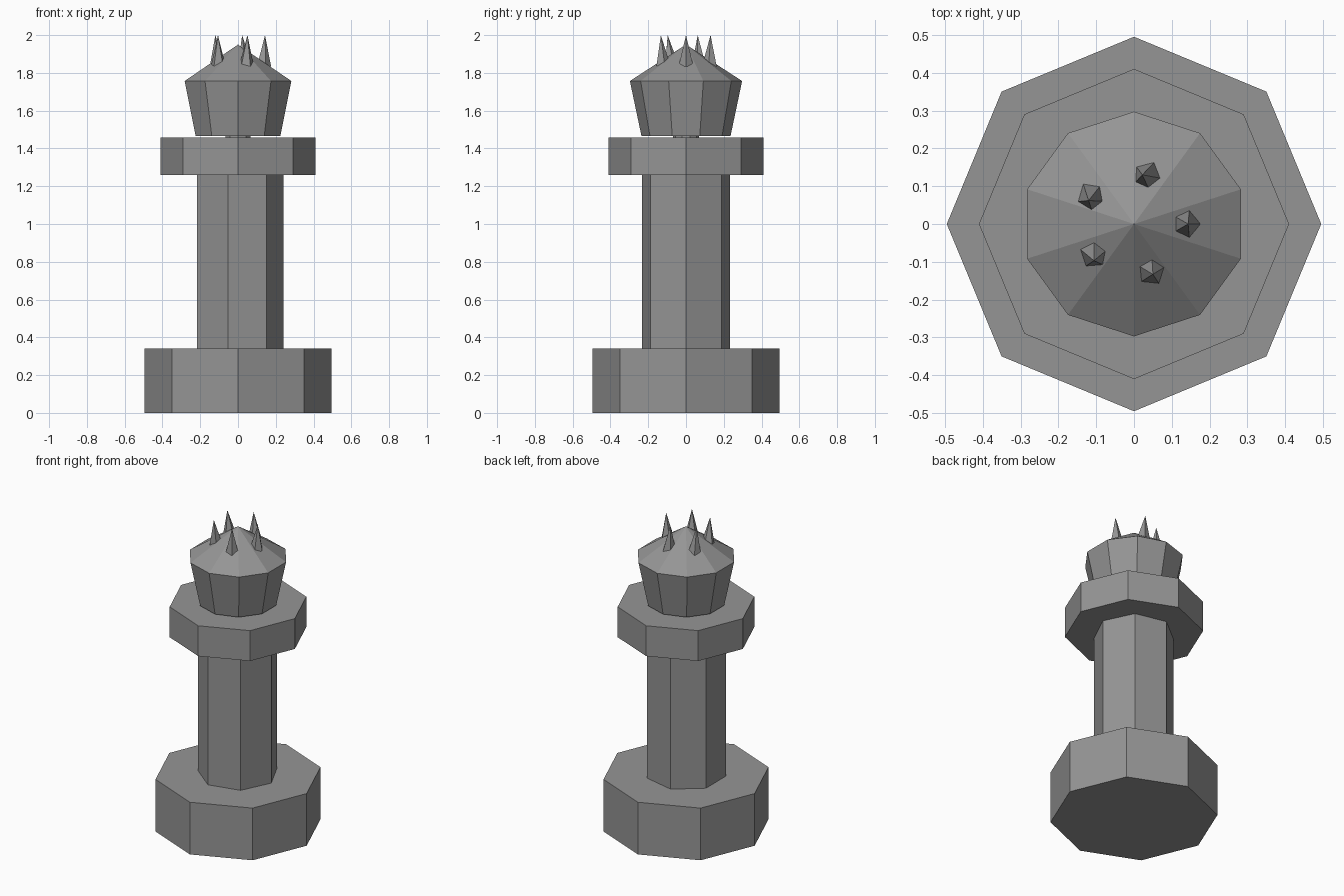
import bpy, bmesh, math

if "Cube" in bpy.data.objects:
    bpy.data.objects.remove(bpy.data.objects["Cube"])

stone = bpy.data.materials.new("grey stone")
stone.diffuse_color = (0.3, 0.3, 0.3, 1)
stone.use_nodes = True
stone.node_tree.nodes["Principled BSDF"].inputs["Base Color"].default_value = stone.diffuse_color


def ring(bm, n, r, z, turn, cx=0, cy=0):
    return [bm.verts.new((cx + r * math.cos(math.radians(turn) + math.tau * i / n),
                          cy + r * math.sin(math.radians(turn) + math.tau * i / n), z))
            for i in range(n)]


def turned(name, n, profile, turn=0, tip=None, centre=(0, 0)):
    """Stack n-sided rings from (radius, z) pairs; cap with a tip or flat face."""
    bm = bmesh.new()
    rings = [ring(bm, n, r, z, turn, *centre) for r, z in profile]
    bm.faces.new(rings[0][::-1])
    for a, b in zip(rings, rings[1:]):
        for i in range(n):
            j = (i + 1) % n
            bm.faces.new((a[i], a[j], b[j], b[i]))
    top = rings[-1]
    if tip:
        t = bm.verts.new(tip)
        for i in range(n):
            bm.faces.new((top[i], top[(i + 1) % n], t))
    else:
        bm.faces.new(top)
    me = bpy.data.meshes.new(name)
    bm.to_mesh(me)
    bm.free()
    me.materials.append(stone)
    ob = bpy.data.objects.new(name, me)
    bpy.context.collection.objects.link(ob)


# Pedestal, shaft and collar
turned("base", 8, [(0.495, 0), (0.495, 0.34)])
turned("column", 7, [(0.24, 0.34), (0.24, 1.26)])
turned("collar", 8, [(0.41, 1.26), (0.41, 1.458)])

# Flared head with a pointed cap, on a tiny neck
turned("neck", 10, [(0.07, 1.458), (0.07, 1.467)], 18)
turned("head", 10, [(0.236, 1.467), (0.297, 1.757)], 18, tip=(0, 0, 1.95))

# Five slightly leaning spikes: base centre, tip position, turn
spikes = [((0.134, 0.0), (0.143, 0.0), 0),
          ((0.035, 0.125), (0.022, 0.13), 65),
          ((-0.11, 0.072), (-0.12, 0.062), 54),
          ((-0.104, -0.077), (-0.106, -0.097), 20),
          ((0.044, -0.122), (0.05, -0.133), 14)]
for k, (c, t, turn) in enumerate(spikes):
    turned(f"spike_{k + 1}", 5, [(0.041, 1.835)], turn, (*t, 2.0), c)
